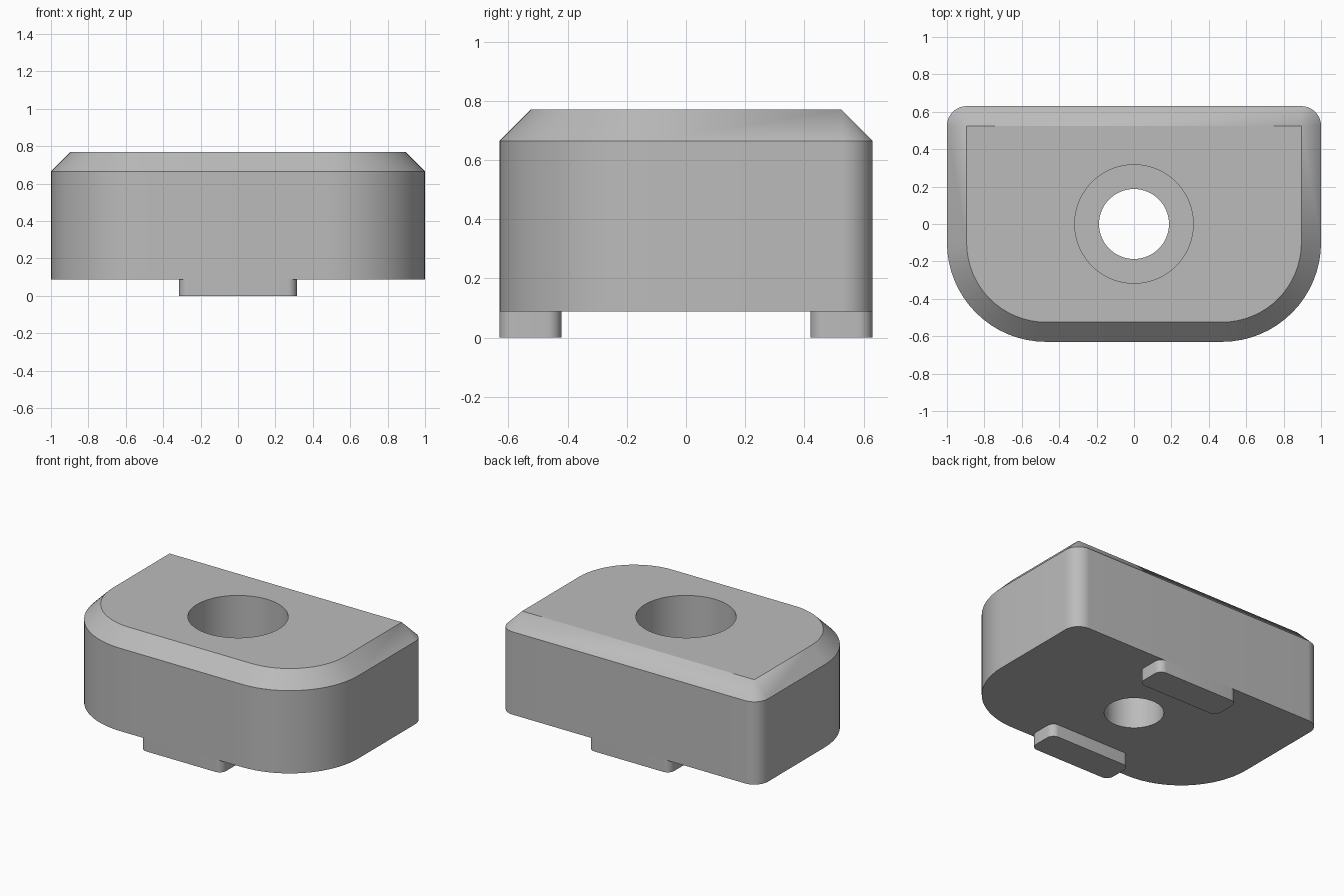
import bpy, bmesh
from math import sin, cos, pi, radians

if "Cube" in bpy.data.objects:
    bpy.data.objects.remove(bpy.data.objects["Cube"], do_unlink=True)

steel = bpy.data.materials.new("plain_grey")
steel.use_nodes = True
GREY = (0.5, 0.5, 0.5, 1)
steel.diffuse_color = GREY
steel.node_tree.nodes["Principled BSDF"].inputs["Base Color"].default_value = GREY


def outline(hx, hy, front_r, back_r, steps=16):
    """Rounded rectangle, counter-clockwise, with separate front and back radii."""
    pts = []
    corners = [(1, 1, back_r), (-1, 1, back_r), (-1, -1, front_r), (1, -1, front_r)]
    for q, (sx, sy, r) in enumerate(corners):
        for i in range(steps + 1):
            a = (q + i / steps) * pi / 2
            pts.append((sx * (hx - r) + r * cos(a), sy * (hy - r) + r * sin(a)))
    return pts


def circle(r, steps=64):
    return [(r * cos(2 * pi * i / steps), r * sin(2 * pi * i / steps)) for i in range(steps)]


def loft(name, sections, y=0):
    """Closed solid through stacked (z, outline) sections."""
    bm = bmesh.new()
    rings = [[bm.verts.new((px, py + y, z)) for px, py in pts] for z, pts in sections]
    for low, high in zip(rings, rings[1:]):
        for i in range(len(low)):
            j = (i + 1) % len(low)
            bm.faces.new((low[i], low[j], high[j], high[i]))
    bm.faces.new(rings[0][::-1])
    bm.faces.new(rings[-1])
    bmesh.ops.remove_doubles(bm, verts=bm.verts, dist=0.0001)
    bmesh.ops.recalc_face_normals(bm, faces=bm.faces)
    mesh = bpy.data.meshes.new(name)
    bm.to_mesh(mesh)
    bm.free()
    mesh.materials.append(steel)
    obj = bpy.data.objects.new(name, mesh)
    bpy.context.collection.objects.link(obj)
    return obj


def select_only(obj):
    bpy.ops.object.select_all(action="DESELECT")
    obj.select_set(True)
    bpy.context.view_layer.objects.active = obj


# Block with chamfered top, wide front corners and tight back corners
HX, HY, BASE, TOP, CH = 1.0, 0.63, 0.088, 0.77, 0.105
FRONT_R = 0.53
wall = outline(HX, HY, FRONT_R, CH)
lid = outline(HX - CH, HY - CH, FRONT_R - CH, 0)
block = loft("block", [(BASE, wall), (TOP - CH, wall), (TOP, lid)])

# Stepped bolt hole: wide counterbore above a narrow through hole
narrow, wide, shelf = circle(0.187), circle(0.317), 0.33
cutter = loft("hole_cutter", [(-0.2, narrow), (shelf, narrow), (shelf, wide), (1, wide)])
cutter.hide_render = True
cut = block.modifiers.new("bolt_hole", "BOOLEAN")
cut.operation = "DIFFERENCE"
cut.solver = "EXACT"
cut.object = cutter
select_only(block)
bpy.ops.object.modifier_apply(modifier=cut.name)
bpy.data.objects.remove(cutter, do_unlink=True)

# Locating tabs under the front and back edges
TAB_DEPTH = 0.21
tab = outline(0.315, TAB_DEPTH / 2, 0.05, 0.05, 8)
tabs = [loft(name, [(0, tab), (BASE, tab)], side * (HY - TAB_DEPTH / 2))
        for name, side in (("front_tab", -1), ("back_tab", 1))]

for part in [block] + tabs:
    select_only(part)
    bpy.ops.object.shade_smooth_by_angle(angle=radians(30))
